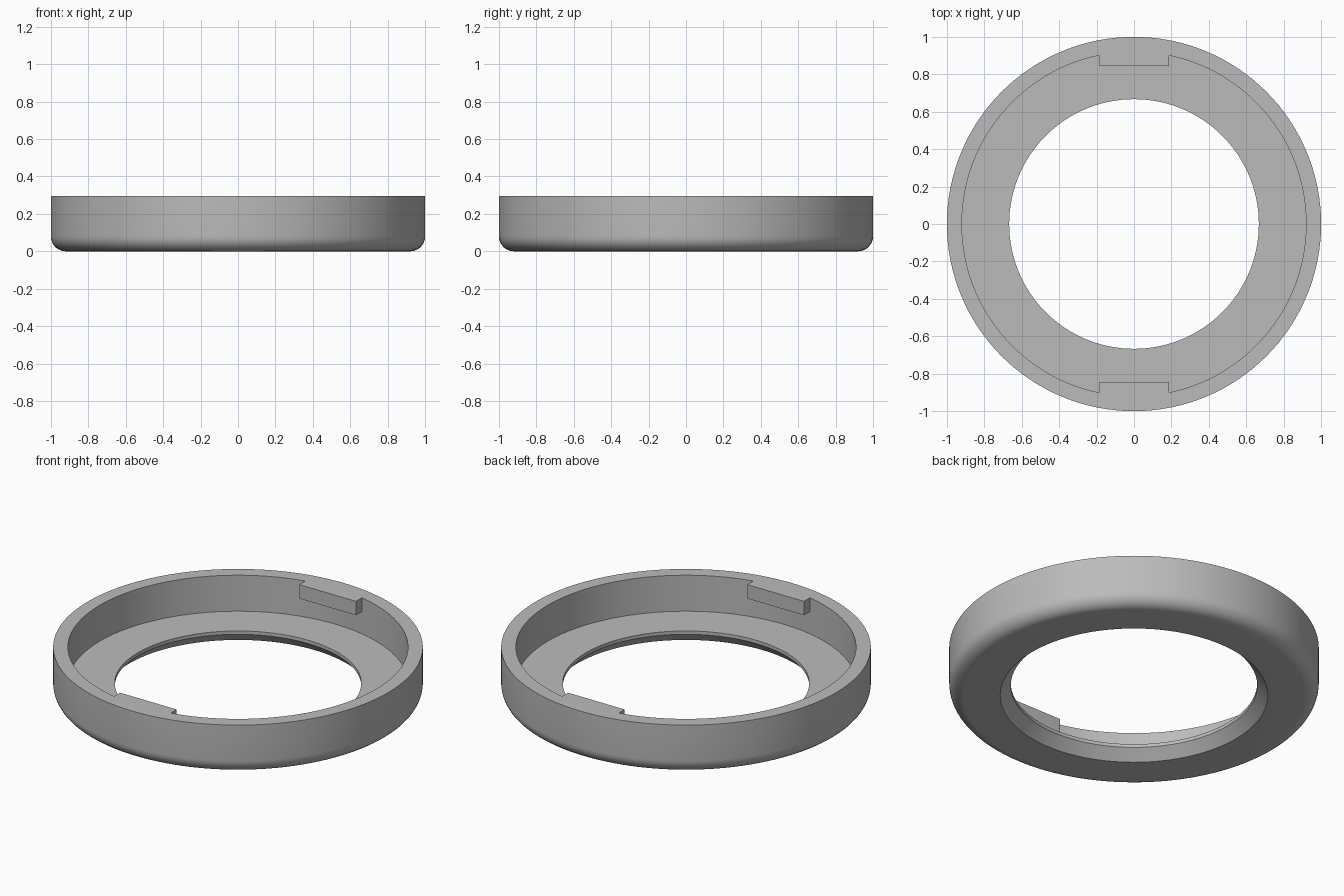
import bpy, bmesh, math

cube = bpy.data.objects.get("Cube")
if cube:
    bpy.data.objects.remove(cube, do_unlink=True)

HEIGHT, WALL_R, FILLET, SEGMENTS = 0.295, 0.92, 0.08, 128

grey = bpy.data.materials.new("plain grey")
grey.use_nodes = True
colour = (0.5, 0.5, 0.5, 1)
grey.diffuse_color = colour
grey.node_tree.nodes["Principled BSDF"].inputs["Base Color"].default_value = colour


def finish(bm, name):
    bmesh.ops.recalc_face_normals(bm, faces=bm.faces)
    mesh = bpy.data.meshes.new(name)
    bm.to_mesh(mesh)
    bm.free()
    mesh.materials.append(grey)
    obj = bpy.data.objects.new(name, mesh)
    bpy.context.collection.objects.link(obj)
    bpy.ops.object.select_all(action="DESELECT")
    obj.select_set(True)
    bpy.context.view_layer.objects.active = obj
    bpy.ops.object.shade_smooth_by_angle(angle=math.radians(30))
    return obj


# Ring body: lathed section with a rounded outer foot and a chamfered hole
steps = 8
foot = []
for i in range(steps + 1):
    a = math.pi / 2 * i / steps
    foot.append((1 - FILLET + FILLET * math.sin(a), FILLET - FILLET * math.cos(a)))
profile = [(0.724, 0)] + foot + [(1, HEIGHT), (WALL_R, HEIGHT), (WALL_R, 0.08),
                                 (0.667, 0.08), (0.667, 0.06)]
bm = bmesh.new()
rings = []
for i in range(SEGMENTS):
    a = math.tau * i / SEGMENTS
    rings.append([bm.verts.new((r * math.cos(a), r * math.sin(a), z)) for r, z in profile])
for i, ring in enumerate(rings):
    after = rings[(i + 1) % SEGMENTS]
    for j in range(len(profile)):
        k = (j + 1) % len(profile)
        bm.faces.new((ring[j], after[j], after[k], ring[k]))
finish(bm, "ring_body")


# Locking tabs: flat inside, curved where they meet the wall, flush with the rim
def tab(name, side):
    half, inner, depth = 0.187, 0.845, 0.083
    outer = WALL_R + 0.001
    outline = [(-half, inner), (half, inner)]
    for i in range(13):
        x = half - 2 * half * i / 12
        outline.append((x, math.sqrt(outer ** 2 - x ** 2)))
    bm = bmesh.new()
    base = bm.faces.new([bm.verts.new((x, side * y, HEIGHT - depth)) for x, y in outline])
    top = bmesh.ops.extrude_face_region(bm, geom=[base], use_keep_orig=True)["geom"]
    bmesh.ops.translate(bm, vec=(0, 0, depth),
                        verts=[v for v in top if isinstance(v, bmesh.types.BMVert)])
    finish(bm, name)


tab("back_tab", 1)
tab("front_tab", -1)
